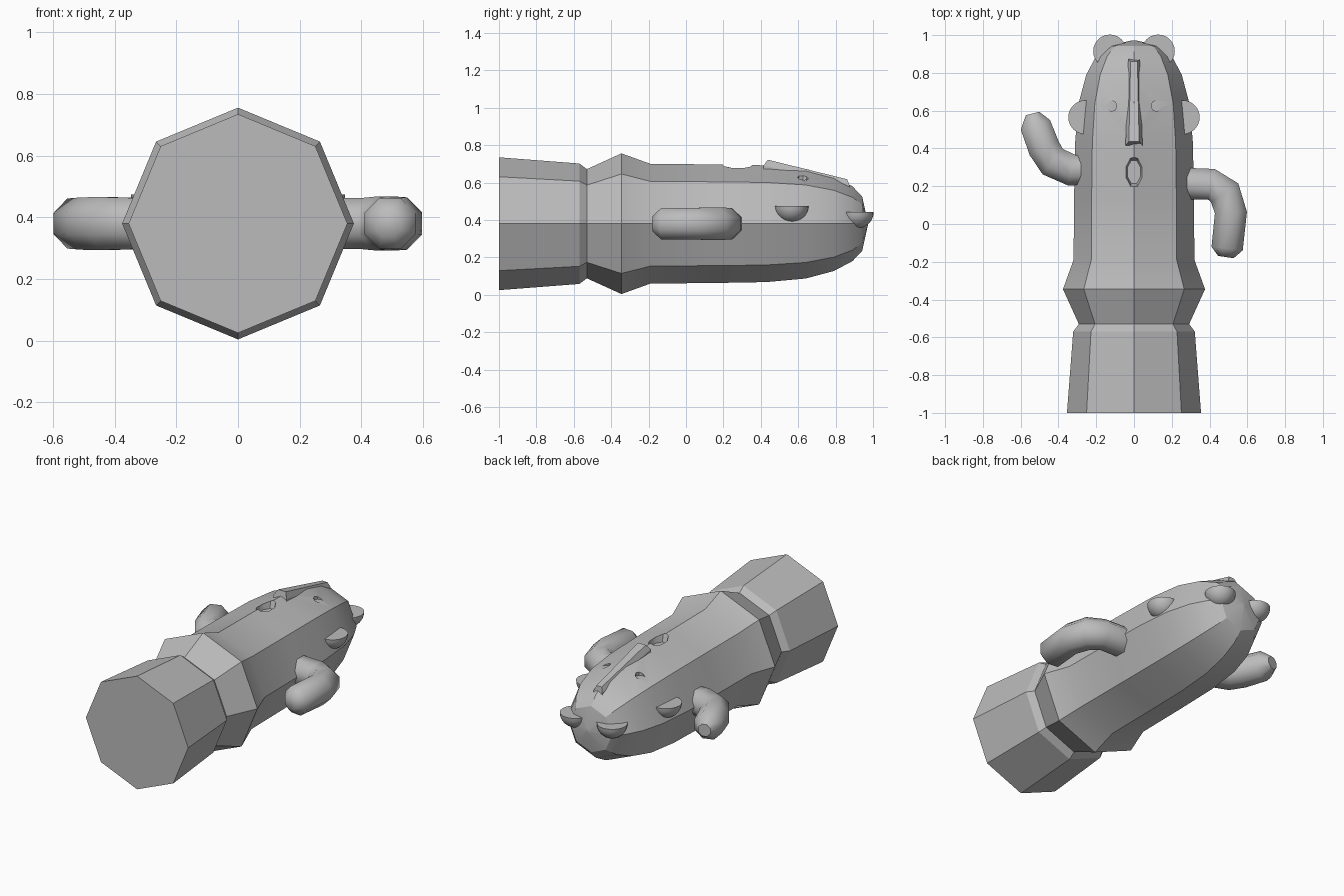
import bpy, bmesh
from math import sin, cos, pi, radians
from mathutils import Vector

MID = 0.38  # height of the lying pole's axis

cube = bpy.data.objects.get("Cube")
if cube:
    bpy.data.objects.remove(cube, do_unlink=True)

stone = bpy.data.materials.new("grey stone")
stone.use_nodes = True
GREY = (0.5, 0.5, 0.5, 1)
stone.diffuse_color = GREY
stone.node_tree.nodes["Principled BSDF"].inputs["Base Color"].default_value = GREY


def finish(name, bm):
    bmesh.ops.recalc_face_normals(bm, faces=bm.faces)
    mesh = bpy.data.meshes.new(name)
    bm.to_mesh(mesh)
    bm.free()
    mesh.materials.append(stone)
    obj = bpy.data.objects.new(name, mesh)
    bpy.context.collection.objects.link(obj)
    return obj


def loft(name, rings):
    """Skin a list of equal-sized rings and cap both ends."""
    bm = bmesh.new()
    loops = [[bm.verts.new(p) for p in ring] for ring in rings]
    n = len(loops[0])
    for a, b in zip(loops, loops[1:]):
        for i in range(n):
            j = (i + 1) % n
            bm.faces.new((a[i], a[j], b[j], b[i]))
    bm.faces.new(loops[0])
    bm.faces.new(loops[-1])
    return finish(name, bm)


def ring(center, u, v, n=8, turn=0.0):
    angles = [2 * pi * i / n + turn for i in range(n)]
    return [Vector(center) + Vector(u) * cos(a) + Vector(v) * sin(a) for a in angles]


def smooth(obj, angle=30):
    bpy.ops.object.select_all(action='DESELECT')
    obj.select_set(True)
    bpy.context.view_layer.objects.active = obj
    bpy.ops.object.shade_smooth_by_angle(angle=radians(angle))


def carve(obj, cutter):
    mod = obj.modifiers.new("carve", 'BOOLEAN')
    mod.operation = 'DIFFERENCE'
    mod.solver = 'EXACT'
    mod.object = cutter
    bpy.ops.object.select_all(action='DESELECT')
    obj.select_set(True)
    bpy.context.view_layer.objects.active = obj
    bpy.ops.object.modifier_apply(modifier=mod.name)
    bpy.data.objects.remove(cutter, do_unlink=True)


# Eight-sided pole: (position along y, radius)
profile = [(-1, .355), (-.57, .322), (-.53, .292), (-.345, .376), (-.19, .32),
           (.15, .317), (.43, .312), (.64, .293), (.79, .253), (.89, .2),
           (.942, .145), (.972, .01)]
pole = loft("pole", [ring((0, y, MID), (r, 0, 0), (0, 0, r)) for y, r in profile])

# Carved mouth and eyes
carve(pole, loft("mouth_cutter", [
    ring((0, .275, .645), (.037, 0, 0), (0, .066, 0), turn=pi / 8),
    ring((0, .275, .74), (.06, 0, 0), (0, .1, 0), turn=pi / 8)]))
for s in (-1, 1):
    carve(pole, loft("eye_cutter", [
        ring((s * .118, .625, z), (.027, 0, 0), (0, .029, 0)) for z in (.615, .72)]))
smooth(pole)

# Long nose with chamfered sides, highest above the mouth
def nose_section(y, lean, half, top, bottom):
    return [(-half, y, bottom), (-half, y, top - .03), (-half * .6, y + lean, top),
            (half * .6, y + lean, top), (half, y, top - .03), (half, y, bottom)]


loft("nose", [nose_section(.415, .022, .045, .722, .63),
              nose_section(.873, -.012, .03, .618, .54)])


# Half-ball ears, flat side up
def half_ball(name, x, y, top, r):
    bm = bmesh.new()
    bmesh.ops.create_uvsphere(bm, u_segments=24, v_segments=16, radius=r)
    bmesh.ops.bisect_plane(bm, geom=bm.verts[:] + bm.edges[:] + bm.faces[:],
                           plane_co=(0, 0, 0), plane_no=(0, 0, 1), clear_outer=True)
    bmesh.ops.holes_fill(bm, edges=[e for e in bm.edges if e.is_boundary])
    bmesh.ops.translate(bm, vec=(x, y, top), verts=bm.verts)
    smooth(finish(name, bm))


for side, s in (("right", -1), ("left", 1)):
    half_ball(side + "_cheek_knob", s * .258, .565, .475, .09)
    half_ball(side + "_crown_knob", s * .128, .915, .443, .088)


# Bent arms: points of (x, y, radius)
def arm(name, points):
    rings = []
    for i, (x, y, r) in enumerate(points):
        a = Vector(points[max(i - 1, 0)][:2])
        b = Vector(points[min(i + 1, len(points) - 1)][:2])
        d = (b - a).normalized()
        rings.append(ring((x, y, MID), (-d.y * r, d.x * r, 0), (0, 0, r), turn=pi / 8))
    smooth(loft(name, rings), 50)


arm("left_arm", [(.25, .215, .09), (.41, .21, .09), (.48, .165, .095),
                 (.513, .06, .092), (.493, -.13, .09), (.486, -.175, .045)])
arm("right_arm", [(-.25, .285, .085), (-.33, .285, .09), (-.43, .33, .093),
                  (-.475, .4, .092), (-.522, .525, .088), (-.537, .585, .04)])
